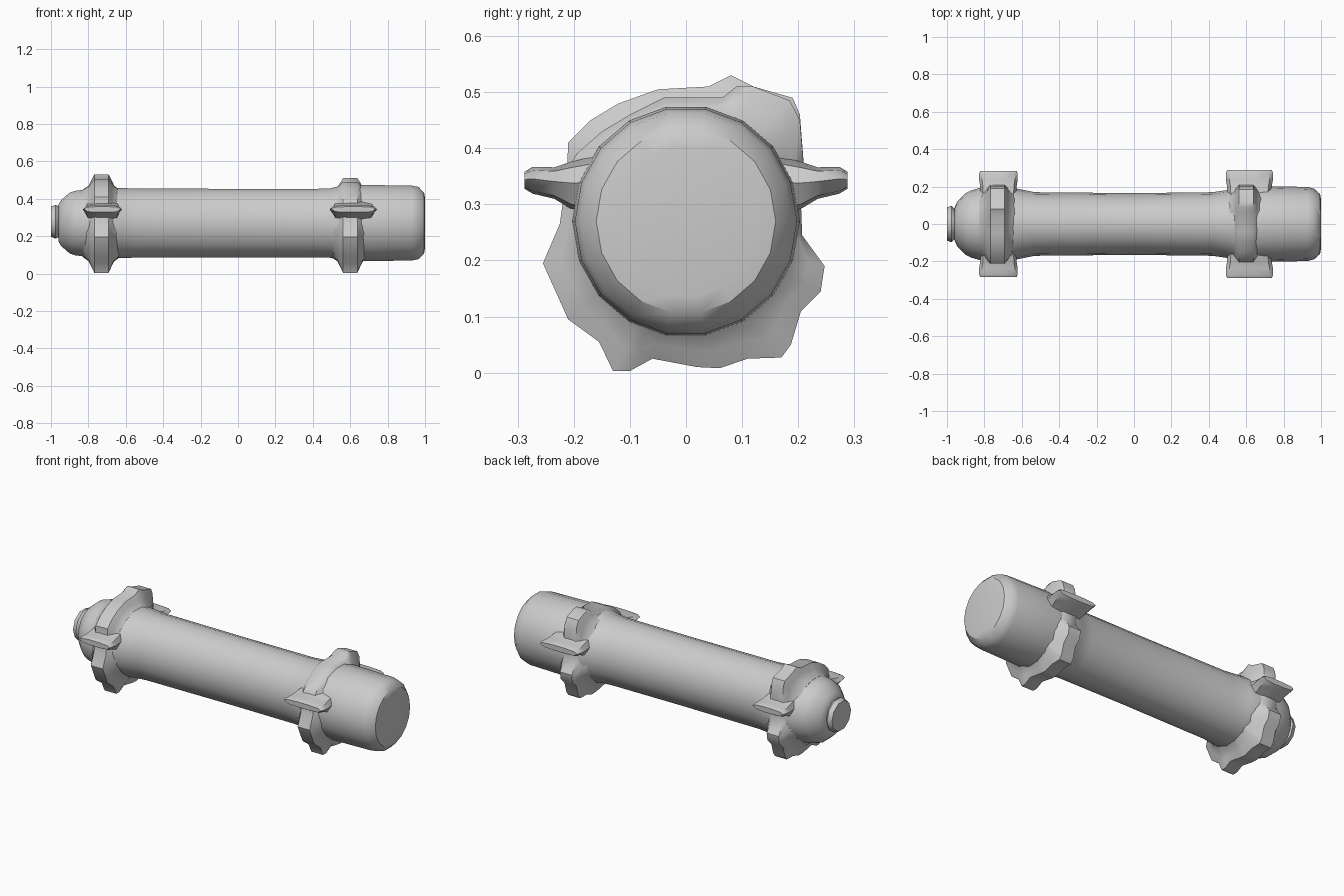
import bpy, bmesh, math

if "Cube" in bpy.data.objects:
    bpy.data.objects.remove(bpy.data.objects["Cube"])

CZ = 0.27


def loft(name, rings, angle=35):
    """Skin a list of equal-length closed rings and cap both ends."""
    bm = bmesh.new()
    vs = [[bm.verts.new(p) for p in r] for r in rings]
    n = len(vs[0])
    for a, b in zip(vs, vs[1:]):
        for i in range(n):
            j = (i + 1) % n
            bm.faces.new((a[i], a[j], b[j], b[i]))
    bm.faces.new(vs[0])
    bm.faces.new(vs[-1])
    bmesh.ops.recalc_face_normals(bm, faces=bm.faces)
    me = bpy.data.meshes.new(name)
    bm.to_mesh(me)
    bm.free()
    ob = bpy.data.objects.new(name, me)
    bpy.context.collection.objects.link(ob)
    bpy.ops.object.select_all(action='DESELECT')
    ob.select_set(True)
    bpy.context.view_layer.objects.active = ob
    bpy.ops.object.shade_smooth_by_angle(angle=math.radians(angle))
    return ob


def oval(x, ry, rz, cz=CZ, n=18):
    return [(x, ry * math.cos(2 * math.pi * i / n), cz + rz * math.sin(2 * math.pi * i / n))
            for i in range(n)]


# Main tube with a domed left end and a thicker cap on the right
body = [(-0.96, .085, .10), (-0.945, .12, .125), (-0.90, .165, .165), (-0.87, .18, .175),
        (-0.80, .20, .185), (-0.66, .20, .19), (-0.62, .188, .19), (-0.53, .17, .187),
        (0, .165, .186), (0.42, .17, .186), (0.49, .18, .188), (0.54, .20, .20),
        (0.68, .203, .207), (0.93, .198, .203), (0.965, .188, .196), (0.995, .160, .165),
        (1.0, .13, .135)]
loft("tube_body", [oval(*s) for s in body])

# Knob at the left end
knob = [(-0.92, .10, .10), (-0.955, .075, .085), (-0.975, .098, .095), (-1.0, .088, .085)]
loft("end_knob", [oval(x, a, b, 0.277, 10) for x, a, b in knob])

# Lobed collars: irregular outline in y, z, shared lower part and separate tops
lower = [(.21, .37), (.205, .30), (.207, .245), (.247, .19), (.24, .145), (.205, .11),
         (.187, .05), (.17, .027), (.11, .025), (.06, .008), (.02, .01), (-.06, .025),
         (-.1, .003), (-.13, .003), (-.155, .055), (-.21, .095), (-.255, .195),
         (-.225, .265), (-.22, .30), (-.212, .36)]
left_top = [(-.21, .41), (-.17, .45), (-.12, .48), (-.05, .505), (.04, .51),
            (.08, .53), (.12, .51), (.19, .49), (.203, .46)]
right_top = [(-.195, .39), (-.15, .43), (-.10, .46), (-.04, .49), (.065, .49),
             (.09, .51), (.12, .51), (.185, .485), (.203, .45)]


def collar(name, x, top):
    outline = lower + top

    def ring(dx, t):
        pts = []
        for y, z in outline:
            a = math.atan2(z - CZ, y)
            by, bz = .18 * math.cos(a), CZ + .182 * math.sin(a)
            pts.append((x + dx, by + (y - by) * t, bz + (z - bz) * t))
        return pts
    loft(name, [ring(*s) for s in ((-.10, 0), (-.068, .3), (-.055, .62), (-.038, 1),
                                   (.038, 1), (.055, .62), (.068, .3), (.10, 0))], 40)


collar("left_collar", -0.73, left_top)
collar("right_collar", 0.60, right_top)


# Flat side fins on both collars
def fin(name, x, half, side, tip):
    shape = [(-1, .1), (-.85, .75), (-.3, 1), (.3, 1), (.85, .75), (1, .1),
             (.8, -.8), (.3, -1), (-.3, -1), (-.8, -.8)]
    secs = [(.15, .92, .334, .055), (.205, .95, .334, .042), (.235, 1, .338, .028),
            (tip - .015, 1, .343, .024), (tip, .95, .343, .015)]
    loft(name, [[(x + u * half * w, side * y, z + v * h) for u, v in shape]
                for y, w, z, h in secs])


for side, label in ((-1, "front"), (1, "back")):
    fin("left_fin_" + label, -0.725, 0.103, side, 0.283)
    fin("right_fin_" + label, 0.617, 0.126, side, 0.288)
